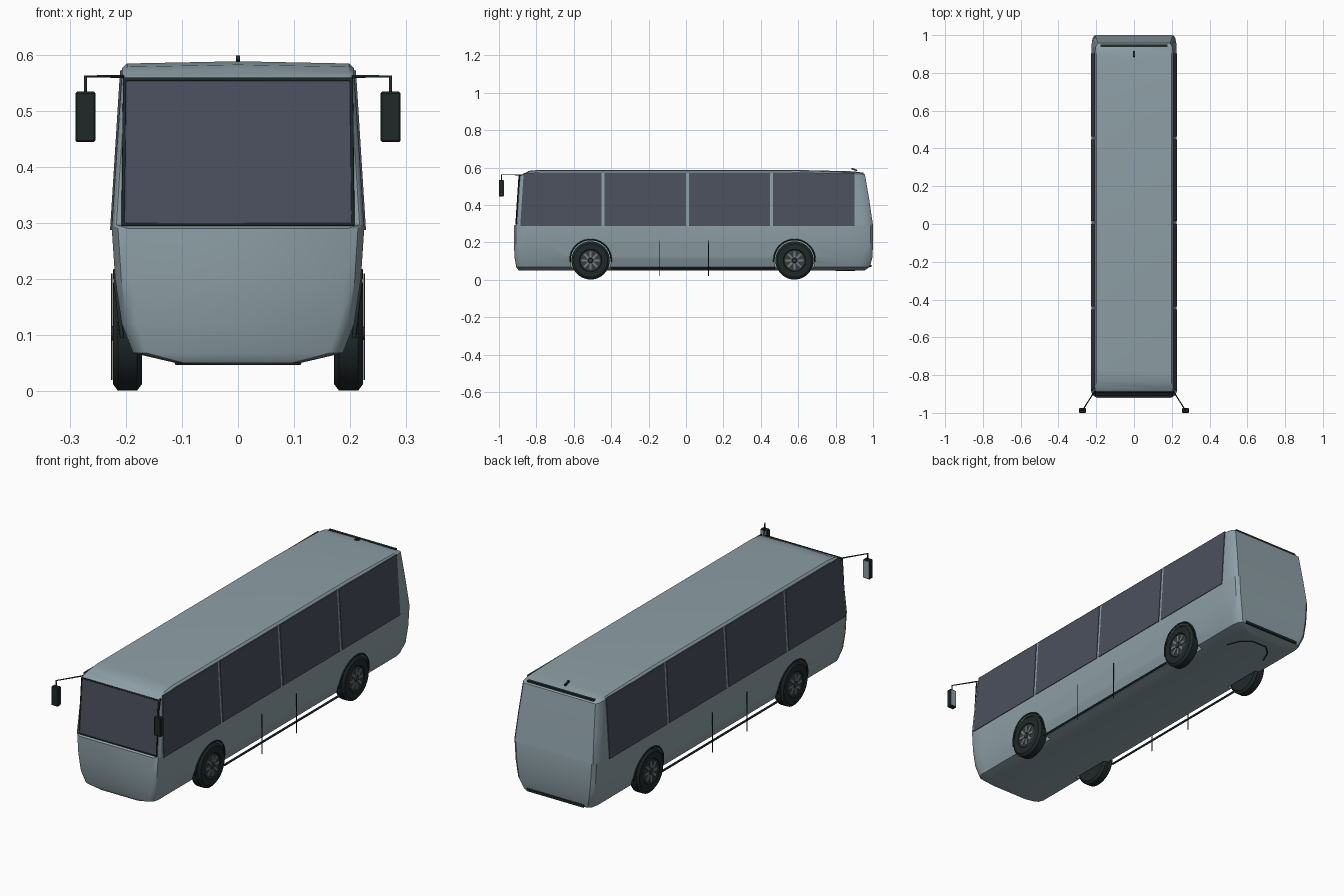
import bpy, bmesh, math
from mathutils import Vector, Matrix

if "Cube" in bpy.data.objects:
    bpy.data.objects.remove(bpy.data.objects["Cube"])


def material(name, rgb):
    m = bpy.data.materials.new(name)
    m.diffuse_color = (*rgb, 1)
    m.use_nodes = True
    m.node_tree.nodes["Principled BSDF"].inputs["Base Color"].default_value = m.diffuse_color
    return m


PAINT = material("blue_grey_paint", (0.27, 0.35, 0.385))
GLASS = material("slate_glass", (0.07, 0.08, 0.112))
TRIM = material("black_trim", (0.014, 0.022, 0.022))
METAL = material("wheel_metal", (0.17, 0.20, 0.22))
RIM = material("dark_rim", (0.035, 0.045, 0.048))


def finish(name, bm, mat, smooth=False):
    bmesh.ops.recalc_face_normals(bm, faces=bm.faces[:])
    me = bpy.data.meshes.new(name)
    bm.to_mesh(me)
    bm.free()
    ob = bpy.data.objects.new(name, me)
    bpy.context.collection.objects.link(ob)
    me.materials.append(mat)
    if smooth:
        shade(ob)
    return ob


def activate(ob):
    bpy.ops.object.select_all(action='DESELECT')
    ob.select_set(True)
    bpy.context.view_layer.objects.active = ob


def shade(ob, angle=35):
    activate(ob)
    bpy.ops.object.shade_smooth_by_angle(angle=math.radians(angle))


def box(name, center, size, mat, rot=Matrix()):
    bm = bmesh.new()
    m = Matrix.Translation(center) @ rot @ Matrix.Diagonal((*size, 1))
    bmesh.ops.create_cube(bm, size=1, matrix=m)
    return finish(name, bm, mat)


def plate(name, corners, thick, mat, out):
    """Thin slab on a quad, raised in the direction out."""
    out = Vector(out) * thick
    bm = bmesh.new()
    a = [bm.verts.new(Vector(c) - out * 0.5) for c in corners]
    b = [bm.verts.new(Vector(c) + out) for c in corners]
    bm.faces.new(a)
    bm.faces.new(b)
    for i in range(4):
        j = (i + 1) % 4
        bm.faces.new((a[i], a[j], b[j], b[i]))
    return finish(name, bm, mat)


def tube(name, pts, radius, mat, closed=False):
    cu = bpy.data.curves.new(name, 'CURVE')
    cu.dimensions = '3D'
    cu.bevel_depth = radius
    cu.bevel_resolution = 1
    cu.use_fill_caps = True
    sp = cu.splines.new('POLY')
    sp.points.add(len(pts) - 1)
    for p, c in zip(sp.points, pts):
        p.co = (*c, 1)
    sp.use_cyclic_u = closed
    cu.materials.append(mat)
    ob = bpy.data.objects.new(name, cu)
    bpy.context.collection.objects.link(ob)
    return ob


def lathe(name, profile, center, mat, steps=40):
    """Turn (radius, x) points about an axis along x."""
    bm = bmesh.new()
    rings = []
    for k in range(steps):
        a = 2 * math.pi * k / steps
        rings.append([bm.verts.new((center[0] + x, center[1] + r * math.cos(a),
                                    center[2] + r * math.sin(a))) for r, x in profile])
    for k in range(steps):
        p, q = rings[k], rings[(k + 1) % steps]
        for i in range(len(profile) - 1):
            bm.faces.new((p[i], p[i + 1], q[i + 1], q[i]))
    bm.faces.new([r[0] for r in rings])
    bm.faces.new([r[-1] for r in rings])
    return finish(name, bm, mat, True)


# Body shell: half section as (x, z, front y, rear y), lofted along y
SECTION = [(0.11, 0.05, -0.895, 0.955), (0.187, 0.068, -0.908, 0.982),
           (0.207, 0.12, -0.917, 0.997), (0.219, 0.20, -0.92, 1.0),
           (0.225, 0.29, -0.92, 1.0), (0.2245, 0.296, -0.905, 0.999),
           (0.216, 0.43, -0.896, 0.98), (0.207, 0.575, -0.888, 0.957),
           (0.198, 0.584, -0.878, 0.946), (0.0, 0.588, -0.87, 0.938)]
# kind, y offset low/high, width scale low/high, roof drop
STATIONS = [("front", 0, 0, 0.87, 0.965, 0.022), ("front", 0.010, 0.005, 0.95, 0.99, 0.020),
            ("front", 0.035, 0.014, 1, 1, 0.016), ("mid", -0.84, -0.84, 1, 1, 0.006),
            ("mid", -0.78, -0.78, 1, 1, 0), ("mid", 0.55, 0.55, 1, 1, 0),
            ("mid", 0.88, 0.88, 1, 1, 0.008), ("rear", -0.05, -0.05, 1, 1, 0.009),
            ("rear", -0.014, -0.014, 0.965, 0.975, 0.012), ("rear", 0, 0, 0.89, 0.92, 0.015)]


def loft_body():
    bm = bmesh.new()
    rings = []
    for kind, lo, hi, slo, shi, drop in STATIONS:
        right = []
        for x, z, yf, yr in SECTION:
            up = z > 0.293
            y = {"front": yf, "rear": yr, "mid": 0}[kind] + (hi if up else lo)
            zz = z - drop * max(0, z - 0.4) / 0.188
            right.append((x * (shi if up else slo), y, zz))
        left = [(-x, y, z) for x, y, z in reversed(right[:-1])]
        rings.append([bm.verts.new(c) for c in right + left])
    n = len(rings[0])
    for p, q in zip(rings, rings[1:]):
        for i in range(n):
            j = (i + 1) % n
            bm.faces.new((p[i], p[j], q[j], q[i]))
    for r in (rings[0], rings[-1]):
        for i in range(n // 2):
            f = [r[i], r[i + 1], r[n - 2 - i], r[n - 1 - i]]
            bm.faces.new(list(dict.fromkeys(f)))
    return finish("body_shell", bm, PAINT)


body = loft_body()
WHEEL_Y = (-0.51, 0.58)

# Wheel wells cut from the body
for y in WHEEL_Y:
    for s in (-1, 1):
        cutter = lathe("well_cutter", [(0.109, -0.045), (0.109, 0.045)],
                       (s * 0.205, y, 0.105), PAINT)
        cutter.hide_render = True
        mod = body.modifiers.new("well", 'BOOLEAN')
        mod.operation = 'DIFFERENCE'
        mod.solver = 'EXACT'
        mod.object = cutter
        activate(body)
        bpy.ops.object.modifier_apply(modifier=mod.name)
        bpy.data.objects.remove(cutter)
shade(body)

# Wheels with spokes, and the arch lips around them
for y in WHEEL_Y:
    for s in (-1, 1):
        c = (s * 0.197, y, 0.103)
        lathe("tyre", [(0.03, -0.026), (0.09, -0.026), (0.102, -0.017), (0.102, 0.017),
                       (0.09, 0.026), (0.06, 0.026), (0.056, 0.02)] if s > 0 else
              [(0.056, -0.02), (0.06, -0.026), (0.09, -0.026), (0.102, -0.017),
               (0.102, 0.017), (0.09, 0.026), (0.03, 0.026)], c, TRIM)
        lathe("rim", [(0.056, -0.002), (0.056, 0.002)], (s * 0.218, y, 0.103), RIM)
        lathe("hub", [(0.014, -0.004), (0.011, 0.004)][::s], (s * 0.222, y, 0.103), RIM, 16)
        for k in range(8):
            a = math.pi * k / 4
            box("spoke", (s * 0.221, y + 0.032 * math.cos(a), 0.103 + 0.032 * math.sin(a)),
                (0.004, 0.032, 0.011), METAL, Matrix.Rotation(a, 4, 'X'))
        arc = []
        for k in range(21):
            a = math.radians(-5 + 190 * k / 20)
            z = 0.105 + 0.110 * math.sin(a)
            arc.append((s * (0.206 + 0.013 * min(1, (z - 0.09) / 0.11)),
                        y + 0.110 * math.cos(a), z))
        tube("arch_lip", arc, 0.004, TRIM)


# Side windows, split by narrow posts
def side_x(z):
    return 0.2245 - (z - 0.296) * 0.0627


BOUNDS = [(-0.886, -0.453), (-0.437, 0.001), (0.017, 0.448), (0.464, 0.902)]
for s in (-1, 1):
    for i, (a, b) in enumerate(BOUNDS):
        top_a = a + (0.018 if i == 0 else 0)
        z0, z1 = 0.287, 0.572
        plate("side_window", [(s * side_x(z0), a, z0), (s * side_x(z0), b, z0),
                              (s * side_x(z1), b, z1), (s * side_x(z1), top_a, z1)],
              0.003, GLASS, (s, 0, 0))
    # Sill rod, locker seams
    tube("sill_rod", [(s * 0.206, -0.40, 0.06), (s * 0.206, 0.475, 0.06)], 0.005, TRIM)
    for y in (-0.14, 0.12):
        box("locker_seam", (s * 0.225, y, 0.115), (0.002, 0.004, 0.19), TRIM)
    # Mirrors on bent arms
    tube("mirror_arm", [(s * 0.205, -0.88, 0.561), (s * 0.272, -0.986, 0.561),
                        (s * 0.272, -0.986, 0.53)], 0.003, TRIM)
    case = box("mirror_case", (s * 0.272, -0.987, 0.489), (0.036, 0.025, 0.09), TRIM)
    bev = case.modifiers.new("bevel", 'BEVEL')
    bev.width = 0.003
    box("mirror_glass", (s * 0.272, -0.9745, 0.489), (0.03, 0.003, 0.082), PAINT)

# Windscreen with a dark frame
screen = [(-0.205, -0.905, 0.297), (0.205, -0.905, 0.297),
          (0.202, -0.888, 0.556), (-0.202, -0.888, 0.556)]
plate("windscreen", screen, 0.004, GLASS, (0, -1, 0))
tube("windscreen_frame", [(x, y - 0.003, z) for x, y, z in screen], 0.0045, TRIM, True)

# Rear strips, roof aerial, underside trim
box("rear_top_strip", (0, 0.943, 0.568), (0.355, 0.014, 0.013), TRIM)
box("rear_low_strip", (0, 0.985, 0.073), (0.30, 0.012, 0.012), TRIM)
box("roof_aerial", (0, 0.90, 0.589), (0.008, 0.032, 0.008), TRIM, Matrix.Rotation(-0.35, 4, 'X'))
tube("underside_trim", [(0.11, 0.80, 0.049), (0.085, 0.86, 0.049), (0.04, 0.90, 0.049),
                        (-0.04, 0.90, 0.049), (-0.085, 0.86, 0.049), (-0.11, 0.80, 0.049)],
     0.003, TRIM)
